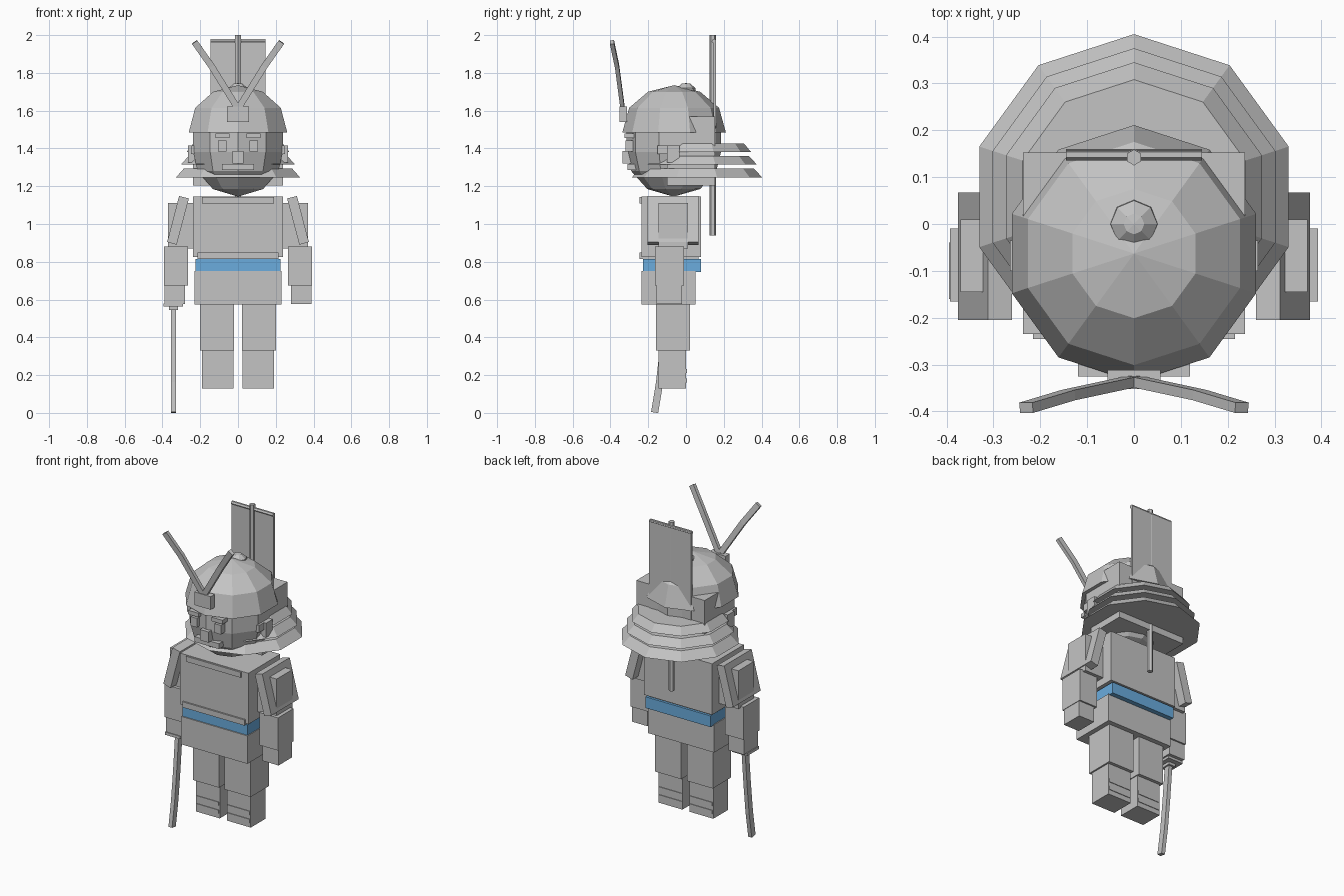
import bpy, bmesh, math
from mathutils import Vector, Matrix

if "Cube" in bpy.data.objects:
    bpy.data.objects.remove(bpy.data.objects["Cube"])


def material(name, rgb):
    m = bpy.data.materials.new(name)
    m.diffuse_color = (*rgb, 1)
    m.use_nodes = True
    m.node_tree.nodes["Principled BSDF"].inputs["Base Color"].default_value = m.diffuse_color
    return m


GREY = material("plain grey", (0.55, 0.55, 0.55))
BLUE = material("sash blue", (0.145, 0.416, 0.73))


def finish(name, bm, mat=GREY):
    bmesh.ops.recalc_face_normals(bm, faces=bm.faces)
    me = bpy.data.meshes.new(name)
    bm.to_mesh(me)
    bm.free()
    me.materials.append(mat)
    ob = bpy.data.objects.new(name, me)
    bpy.context.collection.objects.link(ob)
    return ob


def box(name, x, y, z, mat=GREY):
    """Box from (min, max) pairs."""
    bm = bmesh.new()
    bmesh.ops.create_cube(bm, size=1)
    for v in bm.verts:
        v.co = [(a + b) / 2 + c * (b - a) for (a, b), c in zip((x, y, z), v.co)]
    return finish(name, bm, mat)


def pair(name, x, y, z, mat=GREY):
    """Box mirrored to both sides."""
    box("left_" + name, x, y, z, mat)
    box("right_" + name, (-x[1], -x[0]), y, z, mat)


def loft(name, rings, mat=GREY):
    """Closed solid through rings of points."""
    bm = bmesh.new()
    loops = [[bm.verts.new(p) for p in r] for r in rings]
    n = len(loops[0])
    for a, b in zip(loops, loops[1:]):
        for i in range(n):
            j = (i + 1) % n
            bm.faces.new((a[i], a[j], b[j], b[i]))
    bm.faces.new(loops[0])
    bm.faces.new(loops[-1])
    bmesh.ops.remove_doubles(bm, verts=bm.verts, dist=0.0005)
    return finish(name, bm, mat)


def lathe(name, cy, profile, sides=10):
    """Faceted turned shape about x=0, y=cy from (radius, z) pairs."""
    angles = [math.pi / 2 + i * math.tau / sides for i in range(sides)]
    return loft(name, [[(max(r, 0.0001) * math.cos(a), cy + max(r, 0.0001) * math.sin(a), z)
                        for a in angles] for r, z in profile])


def beam(name, points, width, depth):
    """Bar of rectangular section along points, bending in its own plane."""
    pts = [Vector(p) for p in points]
    rings = []
    for i, p in enumerate(pts):
        d = (pts[min(i + 1, len(pts) - 1)] - pts[max(i - 1, 0)]).normalized()
        side = Vector((0, 1, 0)).cross(d).normalized() * width / 2
        out = d.cross(side).normalized() * depth / 2
        rings.append([p + side + out, p - side + out, p - side - out, p + side - out])
    return loft(name, rings)


# Legs, boots and boot straps
pair("thigh", (0.02, 0.20), (-0.16, 0.02), (0.33, 0.60))
pair("boot", (0.025, 0.19), (-0.145, 0.0), (0.13, 0.34))
for i, z in enumerate((0.16, 0.21)):
    pair(f"boot_strap_{i}", (0.03, 0.185), (-0.149, 0.004), (z, z + 0.022))

# Body
box("skirt", (-0.23, 0.23), (-0.235, 0.05), (0.575, 0.75))
box("sash", (-0.225, 0.225), (-0.228, 0.08), (0.745, 0.815), BLUE)
box("waist", (-0.21, 0.21), (-0.215, 0.065), (0.81, 0.83))
box("chest", (-0.237, 0.237), (-0.235, 0.08), (0.825, 1.145))
box("collar_plate", (-0.19, 0.19), (-0.245, -0.2), (1.108, 1.142))
box("chest_trim", (-0.215, 0.215), (-0.245, -0.2), (0.815, 0.85))

# Arms
pair("upper_arm", (0.235, 0.37), (-0.145, 0.01), (0.87, 1.11))
pair("forearm", (0.265, 0.393), (-0.165, -0.01), (0.675, 0.88))
pair("hand", (0.28, 0.39), (-0.155, -0.02), (0.577, 0.68))

# Sloped shoulder plates
for s, label in ((1, "left"), (-1, "right")):
    loft(label + "_shoulder_plate",
         [[(s * px, y, pz) for px, pz in ((0.26, 1.135), (0.312, 1.148), (0.375, 0.905), (0.325, 0.89))]
          for y in (-0.205, 0.067)])

# Sword
box("sword_guard", (-0.395, -0.29), (-0.16, -0.04), (0.562, 0.58))
box("sword_collar", (-0.365, -0.318), (-0.13, -0.07), (0.545, 0.565))
beam("sword_blade", [(-0.341, -0.1, 0.56), (-0.341, -0.12, 0.34),
                     (-0.341, -0.14, 0.16), (-0.341, -0.166, 0.002)], 0.025, 0.038)

# Head
lathe("head", -0.065, [(0, 1.145), (0.14, 1.185), (0.225, 1.28), (0.25, 1.38), (0.25, 1.49)])
box("head_back", (-0.237, 0.237), (-0.10, 0.153), (1.205, 1.57))
pair("ear_guard", (0.2, 0.265), (-0.10, -0.035), (1.325, 1.415))
pair("cheek_guard", (0.2, 0.25), (-0.15, -0.10), (1.37, 1.415))

# Face
pair("eye", (0.06, 0.105), (-0.32, -0.25), (1.385, 1.442))
pair("brow", (0.045, 0.12), (-0.325, -0.25), (1.455, 1.48))
box("nose", (-0.03, 0.03), (-0.335, -0.27), (1.32, 1.387))
box("mouth", (-0.085, 0.085), (-0.31, -0.22), (1.285, 1.318))

# Helmet bowl and top knob
lathe("helmet_bowl", -0.063, [(0.274, 1.485), (0.238, 1.615), (0.138, 1.70), (0, 1.735)])
lathe("helmet_knob", 0.0, [(0.053, 1.69), (0.05, 1.72), (0.022, 1.743), (0, 1.746)], 8)

# Neck guard tiers
for i, (r0, r1, z0, z1) in enumerate(((0.347, 0.30, 1.245, 1.295),
                                      (0.317, 0.275, 1.315, 1.36),
                                      (0.287, 0.25, 1.38, 1.425))):
    lathe(f"neck_guard_{i}", 0.058, [(r0, z0), (r1, z1)])

# Crest plate and horns
box("crest_plate", (-0.057, 0.057), (-0.352, -0.312), (1.54, 1.622))
for s, label in ((1, "left"), (-1, "right")):
    beam(label + "_horn", [(0, -0.335, 1.61), (s * 0.14, -0.365, 1.835),
                           (s * 0.23, -0.392, 1.963)], 0.034, 0.022)

# Back banner on its pole
box("banner", (-0.145, 0.145), (0.145, 0.158), (1.42, 1.975))
lathe("banner_pole", 0.142, [(0.017, 0.94), (0.017, 2.0)], 6)
bar = lathe("banner_crossbar", 0, [(0.012, -0.145), (0.012, 0.145)], 6)
bar.data.transform(Matrix.Translation((0, 0.148, 1.968)) @ Matrix.Rotation(math.pi / 2, 4, 'Y'))
